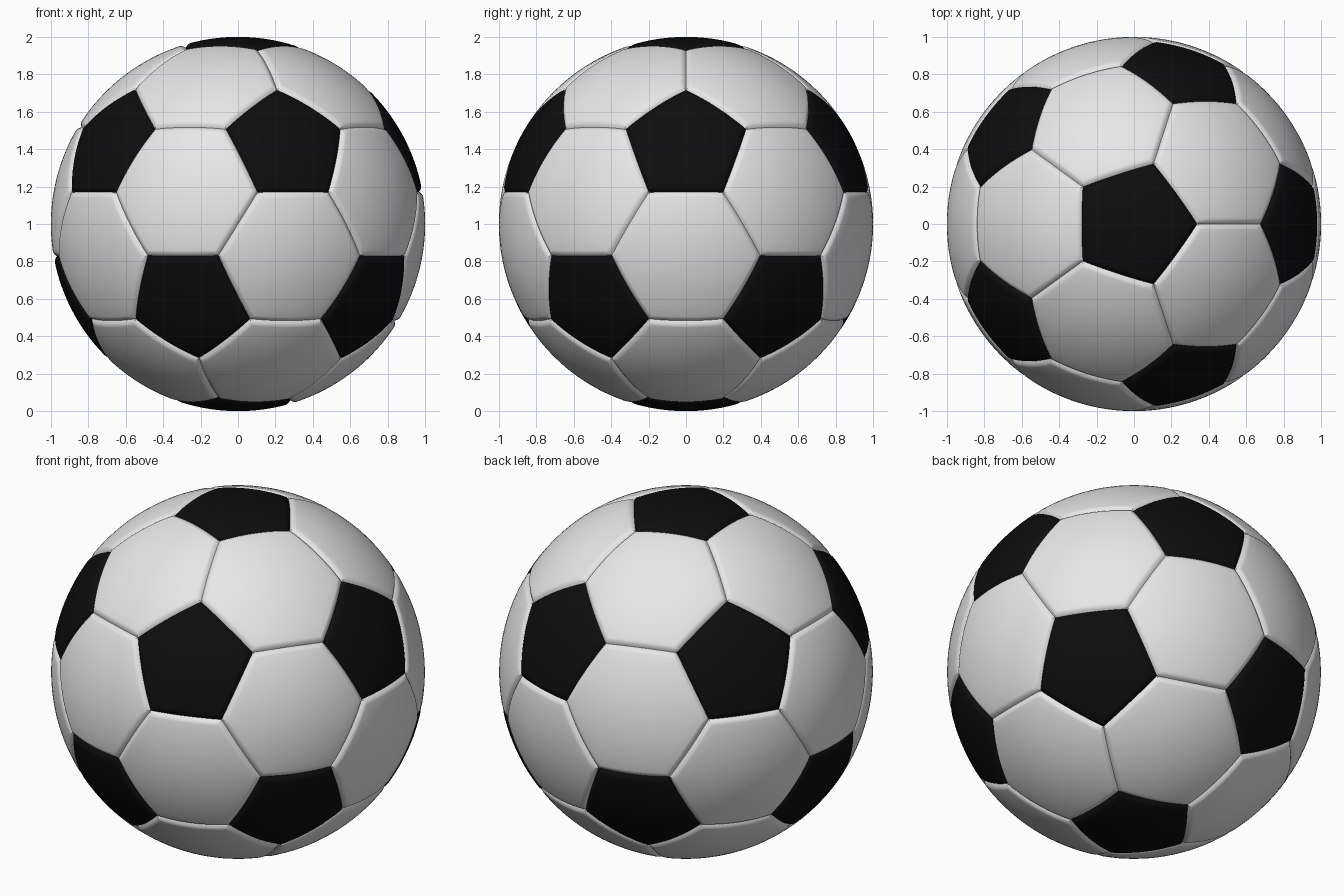
import bpy, bmesh, math
from mathutils import Vector

if "Cube" in bpy.data.objects:
    bpy.data.objects.remove(bpy.data.objects["Cube"])

SEAM_W, SEAM_D = 0.034, 0.017   # half width and depth of the stitched grooves
SEG = 12                        # segments along each panel edge


def material(name, rgb):
    m = bpy.data.materials.new(name)
    m.diffuse_color = (*rgb, 1)
    m.use_nodes = True
    m.node_tree.nodes["Principled BSDF"].inputs["Base Color"].default_value = m.diffuse_color
    return m


# Panel layout: icosahedron with its corners cut at one third
cage = bmesh.new()
bmesh.ops.create_icosphere(cage, subdivisions=1, radius=1)
bmesh.ops.bevel(cage, geom=cage.verts[:], offset=100 / 3, offset_type='PERCENT',
                segments=1, affect='VERTICES')

bm = bmesh.new()


def add_panel(corners, mat):
    """Puffed panel: concentric rings on the sphere, rolling down at the seam."""
    n = len(corners)
    corners = [c.normalized() for c in corners]
    center = sum(corners, Vector()) / n
    apothem = ((corners[0] + corners[1]) / 2 - center).length
    inner = apothem - SEAM_W
    dists = [SEAM_W + inner * (1 - i / 8) for i in range(1, 9)]
    dists += [SEAM_W * (1 - i / 6) for i in range(1, 7)]
    outline = [corners[i].lerp(corners[(i + 1) % n], k / SEG)
               for i in range(n) for k in range(SEG)]
    hub = bm.verts.new(center.normalized())
    prev = None
    for d in dists:
        s = min(1, d / SEAM_W)
        r = 1 - SEAM_D * (1 - s) ** 2
        ring = [bm.verts.new(center.lerp(p, 1 - d / apothem).normalized() * r)
                for p in outline]
        for i in range(len(ring)):
            j = (i + 1) % len(ring)
            if prev:
                f = bm.faces.new((prev[i], ring[i], ring[j], prev[j]))
            else:
                f = bm.faces.new((hub, ring[i], ring[j]))
            f.material_index = mat
        prev = ring


# Pentagons are black, hexagons white
for face in cage.faces:
    add_panel([v.co.copy() for v in face.verts], 1 if len(face.verts) == 5 else 0)
cage.free()

# Join the panels along the bottom of the seams and stand the ball on the floor
bmesh.ops.remove_doubles(bm, verts=bm.verts[:], dist=1e-4)
bmesh.ops.recalc_face_normals(bm, faces=bm.faces[:])
bmesh.ops.translate(bm, verts=bm.verts[:], vec=(0, 0, 1))
mesh = bpy.data.meshes.new("ball")
bm.to_mesh(mesh)
bm.free()
mesh.materials.append(material("white leather", (0.8, 0.8, 0.8)))
mesh.materials.append(material("black leather", (0.004, 0.004, 0.004)))

ball = bpy.data.objects.new("ball", mesh)
bpy.context.collection.objects.link(ball)
bpy.context.view_layer.objects.active = ball
ball.select_set(True)
bpy.ops.object.shade_smooth_by_angle(angle=math.radians(30))
